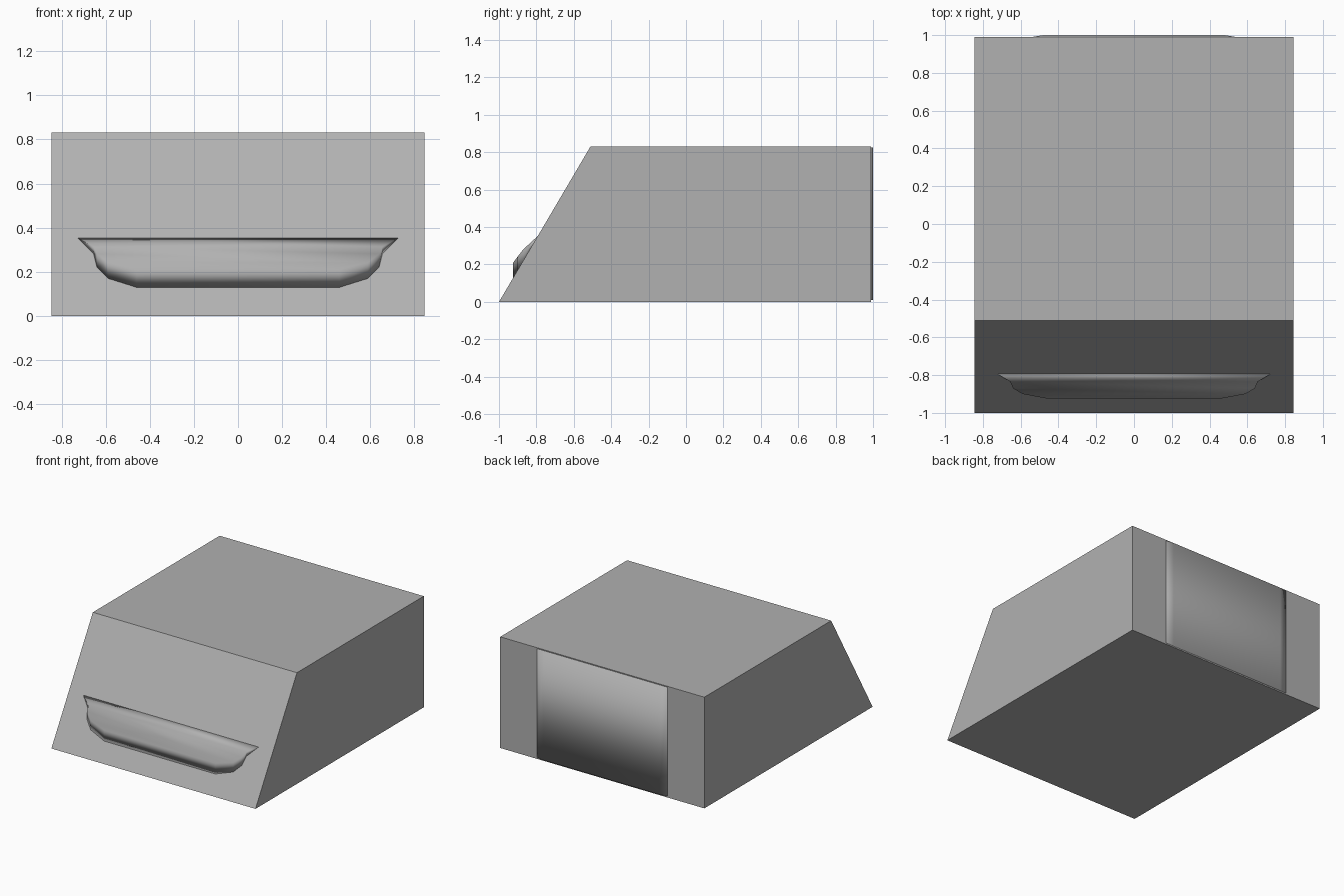
import bpy, bmesh

if "Cube" in bpy.data.objects:
    bpy.data.objects.remove(bpy.data.objects["Cube"])

grey = bpy.data.materials.new("mid_grey")
grey.diffuse_color = (0.44, 0.44, 0.44, 1)
grey.use_nodes = True
grey.node_tree.nodes["Principled BSDF"].inputs["Base Color"].default_value = grey.diffuse_color


def loft(name, rings, smooth=False):
    """Closed solid skinned through rings of equal point count."""
    bm = bmesh.new()
    rows = [[bm.verts.new(p) for p in ring] for ring in rings]
    n = len(rows[0])
    for a, b in zip(rows, rows[1:]):
        for i in range(n):
            j = (i + 1) % n
            bm.faces.new((a[i], a[j], b[j], b[i]))
    bm.faces.new(rows[0])
    bm.faces.new(rows[-1])
    bmesh.ops.recalc_face_normals(bm, faces=bm.faces)
    for f in bm.faces:
        f.smooth = smooth
    mesh = bpy.data.meshes.new(name)
    bm.to_mesh(mesh)
    bm.free()
    mesh.materials.append(grey)
    ob = bpy.data.objects.new(name, mesh)
    bpy.context.collection.objects.link(ob)
    return ob


W, H, BACK, TOP_FRONT = 0.845, 0.832, 0.99, -0.51


def slope_z(y):
    return (y + 1) * H / (TOP_FRONT + 1)


# Wedge body: side profile extruded across x
side = [(-1, 0), (BACK, 0), (BACK, H), (TOP_FRONT, H)]
loft("wedge_body", [[(x, y, z) for y, z in side] for x in (-W, W)])

# Front lip: (y, half width, top height), underside sits on the slope
lip = [(-0.924, 0.46, 0.21), (-0.90, 0.59, 0.242), (-0.87, 0.64, 0.281),
       (-0.835, 0.655, 0.313), (-0.793, 0.725, 0.352)]
loft("front_lip", [[(-w, y, slope_z(y)), (w, y, slope_z(y)), (w, y, top), (-w, y, top)]
                   for y, w, top in lip], smooth=True)

# Back panel: shallow raised plate with chamfered sides
loft("back_panel", [[(-w, y, 0.01), (w, y, 0.01), (w, y, 0.825), (-w, y, 0.825)]
                    for y, w in [(0.98, 0.545), (0.99, 0.54), (1.0, 0.48)]], smooth=True)
